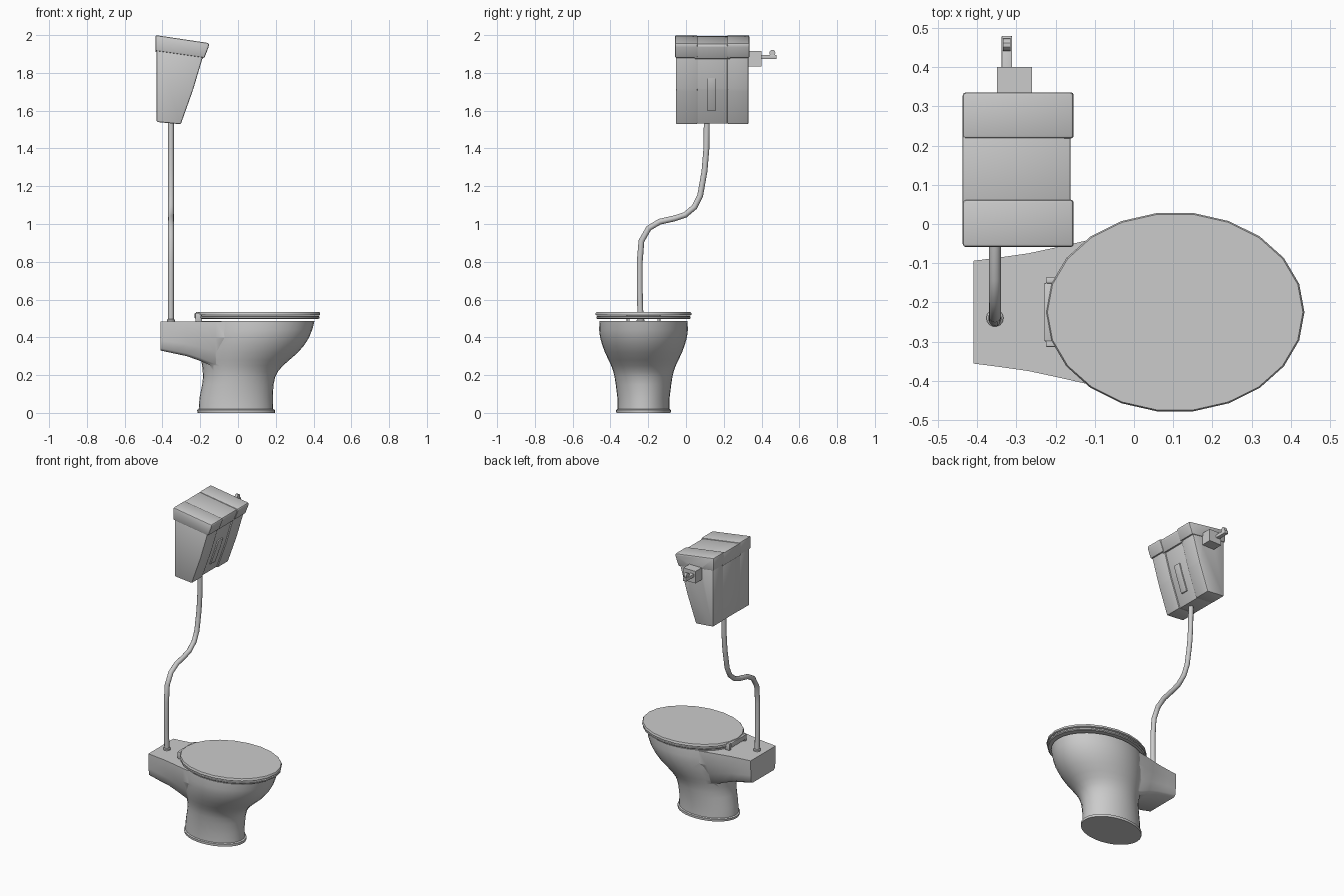
import bpy, bmesh, math
from mathutils import Vector

if "Cube" in bpy.data.objects:
    bpy.data.objects.remove(bpy.data.objects["Cube"])

CY = -0.225  # centre line of the bowl in y


def finish(name, bm, angle=35):
    bmesh.ops.recalc_face_normals(bm, faces=bm.faces)
    me = bpy.data.meshes.new(name)
    bm.to_mesh(me)
    bm.free()
    ob = bpy.data.objects.new(name, me)
    bpy.context.collection.objects.link(ob)
    shade(ob, angle)
    return ob


def shade(ob, angle):
    bpy.ops.object.select_all(action='DESELECT')
    ob.select_set(True)
    bpy.context.view_layer.objects.active = ob
    bpy.ops.object.shade_smooth_by_angle(angle=math.radians(angle))


def loft(name, rings, closed=False, angle=35):
    """Skin between equal-length rings; cap the ends or join last to first."""
    bm = bmesh.new()
    vs = [[bm.verts.new(p) for p in r] for r in rings]
    n = len(vs[0])
    pairs = list(zip(vs, vs[1:])) + ([(vs[-1], vs[0])] if closed else [])
    for a, b in pairs:
        for i in range(n):
            j = (i + 1) % n
            bm.faces.new((a[i], a[j], b[j], b[i]))
    if not closed:
        bm.faces.new(vs[0])
        bm.faces.new(vs[-1])
    return finish(name, bm, angle)


def oval(z, x0, x1, half_y, n=32):
    cx, a = (x0 + x1) / 2, (x1 - x0) / 2
    return [(cx + a * math.cos(2 * math.pi * i / n),
             CY + half_y * math.sin(2 * math.pi * i / n), z) for i in range(n)]


def prism(name, profile, y0, y1, bevel=0.008):
    """Extrude an x-z profile along y and round its edges."""
    bm = bmesh.new()
    a = [bm.verts.new((x, y0, z)) for x, z in profile]
    b = [bm.verts.new((x, y1, z)) for x, z in profile]
    bm.faces.new(a)
    bm.faces.new(b)
    for i in range(len(a)):
        j = (i + 1) % len(a)
        bm.faces.new((a[i], a[j], b[j], b[i]))
    if bevel:
        bmesh.ops.recalc_face_normals(bm, faces=bm.faces)
        bmesh.ops.bevel(bm, geom=bm.edges[:], offset=bevel, segments=2,
                        profile=0.5, affect='EDGES')
    return finish(name, bm)


def box(name, x, y, z, bevel=0):
    return prism(name, [(x[0], z[0]), (x[1], z[0]), (x[1], z[1]), (x[0], z[1])],
                 *y, bevel)


def boolean(ob, tool, op):
    bpy.context.view_layer.objects.active = ob
    m = ob.modifiers.new("cut", 'BOOLEAN')
    m.object, m.operation, m.solver = tool, op, 'EXACT'
    bpy.ops.object.modifier_apply(modifier=m.name)


def remove(ob):
    bpy.data.objects.remove(ob, do_unlink=True)


# Bowl and pedestal: stacked ovals (z, back x, front x, half width)
levels = [(0, -.214, .196, .144), (.016, -.217, .196, .145), (.02, -.208, .186, .138),
          (.08, -.204, .184, .138), (.15, -.19, .188, .147), (.19, -.185, .197, .153),
          (.22, -.187, .212, .160), (.25, -.19, .238, .171), (.28, -.195, .272, .185),
          (.32, -.20, .318, .204), (.36, -.20, .352, .219), (.40, -.20, .377, .230),
          (.44, -.20, .393, .235), (.487, -.20, .405, .233)]
bowl = loft("bowl", [oval(*l) for l in levels])


# Rear shelf: rounded channel sections (x, half width, bottom z, lower width factor)
def shelf_ring(x, w, zb, k):
    top = .483
    h = top - zb
    side = [(w, top), (w, top - .35 * h), (w * (.4 + .6 * k), top - .65 * h),
            (w * k, zb + .08 * h), (w * (k - .12), zb)]
    return [(x, CY + y, z) for y, z in side] + [(x, CY - y, z) for y, z in reversed(side)]


shelf = loft("shelf", [shelf_ring(*s) for s in
                       [(-.41, .131, .33, .96), (-.34, .140, .315, .92), (-.27, .150, .30, .86),
                        (-.20, .165, .275, .80), (-.12, .183, .24, .72), (-.02, .200, .24, .6)]],
             angle=50)
boolean(bowl, shelf, 'UNION')
cavity = loft("cavity", [oval(.20, -.02, .10, .05), oval(.27, -.10, .20, .12),
                         oval(.38, -.13, .31, .17), oval(.50, -.14, .35, .18)])
boolean(bowl, cavity, 'DIFFERENCE')
remove(shelf)
remove(cavity)
shade(bowl, 48)

# Seat ring
N = 22
loft("seat", [oval(.497, -.215, .425, .246, N), oval(.502, -.222, .432, .252, N),
              oval(.510, -.222, .432, .252, N), oval(.514, -.216, .426, .247, N),
              oval(.514, -.12, .33, .16, N), oval(.497, -.12, .33, .16, N)], closed=True)

# Seat cover
loft("seat_cover", [oval(.515, -.216, .426, .247, N), oval(.519, -.225, .435, .2555, N),
                    oval(.528, -.225, .435, .2555, N), oval(.534, -.221, .431, .252, N)])

# Hinge bar and its two end lugs
box("hinge_bar", (-.229, -.19), (-.30, -.15), (.498, .530), .004)
for i, y in enumerate((-.306, -.144)):
    box(f"hinge_lug_{i}", (-.225, -.19), (y - .008, y + .008), (.484, .530), .003)

# Flush pipe: smooth curve with a round section
path = [(-.24, .478), (-.245, .65), (-.245, .80), (-.236, .91), (-.197, .978), (-.14, 1.012),
        (-.06, 1.03), (-.005, 1.048), (.045, 1.09), (.075, 1.15), (.098, 1.28), (.108, 1.40),
        (.11, 1.55)]
pts = [Vector((-.355, y, z)) for y, z in path]
rings = []
for i, p in enumerate(pts):
    t = (pts[min(i + 1, len(pts) - 1)] - pts[max(i - 1, 0)]).normalized()
    u = Vector((1, 0, 0))
    v = t.cross(u)
    rings.append([p + .0155 * (math.cos(a) * u + math.sin(a) * v)
                  for a in (2 * math.pi * k / 12 for k in range(12))])
loft("flush_pipe", rings, angle=50)

# Pipe collar
loft("pipe_collar", [[(-.355 + r * math.cos(a), -.24 + r * math.sin(a), z)
                      for a in (2 * math.pi * k / 14 for k in range(14))]
                     for z, r in ((.48, .022), (.492, .022), (.496, .017))])

# Cistern: two end blocks with a recessed middle, for both body and lid
body = [(-.431, 1.54), (-.303, 1.528), (-.238, 1.71), (-.183, 1.895), (-.431, 1.93)]
lid = [(-.437, 1.916), (-.178, 1.879), (-.153, 1.944), (-.155, 1.958), (-.437, 2.0)]
hole = box("hole_cutter", (-.35, -.26), (.25, .40), (1.835, 1.915))
hole.hide_render = True
for part, prof, y0, y1 in (("cistern", body, -.054, .331), ("cistern_lid", lid, -.059, .336)):
    inner = [(x - .008 if x > -.4 else x, z - .005 if part.endswith("lid") else z + .004)
             for x, z in prof]
    prism(part + "_front_end", prof, y0, .062)
    prism(part + "_middle", inner, .045, .235, .003)
    end = prism(part + "_lever_end", prof, .218, y1)
    boolean(end, hole, 'DIFFERENCE')
    shade(end, 35)
remove(hole)

# Raised panel on the sloping face
prism("face_panel", [(-.32, 1.6), (-.278, 1.6), (-.239, 1.71), (-.220, 1.77), (-.27, 1.77)],
      .11, .16, .002)

# Flush lever with end loop
box("flush_lever", (-.338, -.311), (.24, .48), (1.873, 1.895), .003)
loft("lever_loop", [[(x, .457 + .016 * math.cos(a), 1.905 + .018 * math.sin(a))
                     for a in (2 * math.pi * k / 10 for k in range(10))]
                    for x in (-.334, -.315)])
